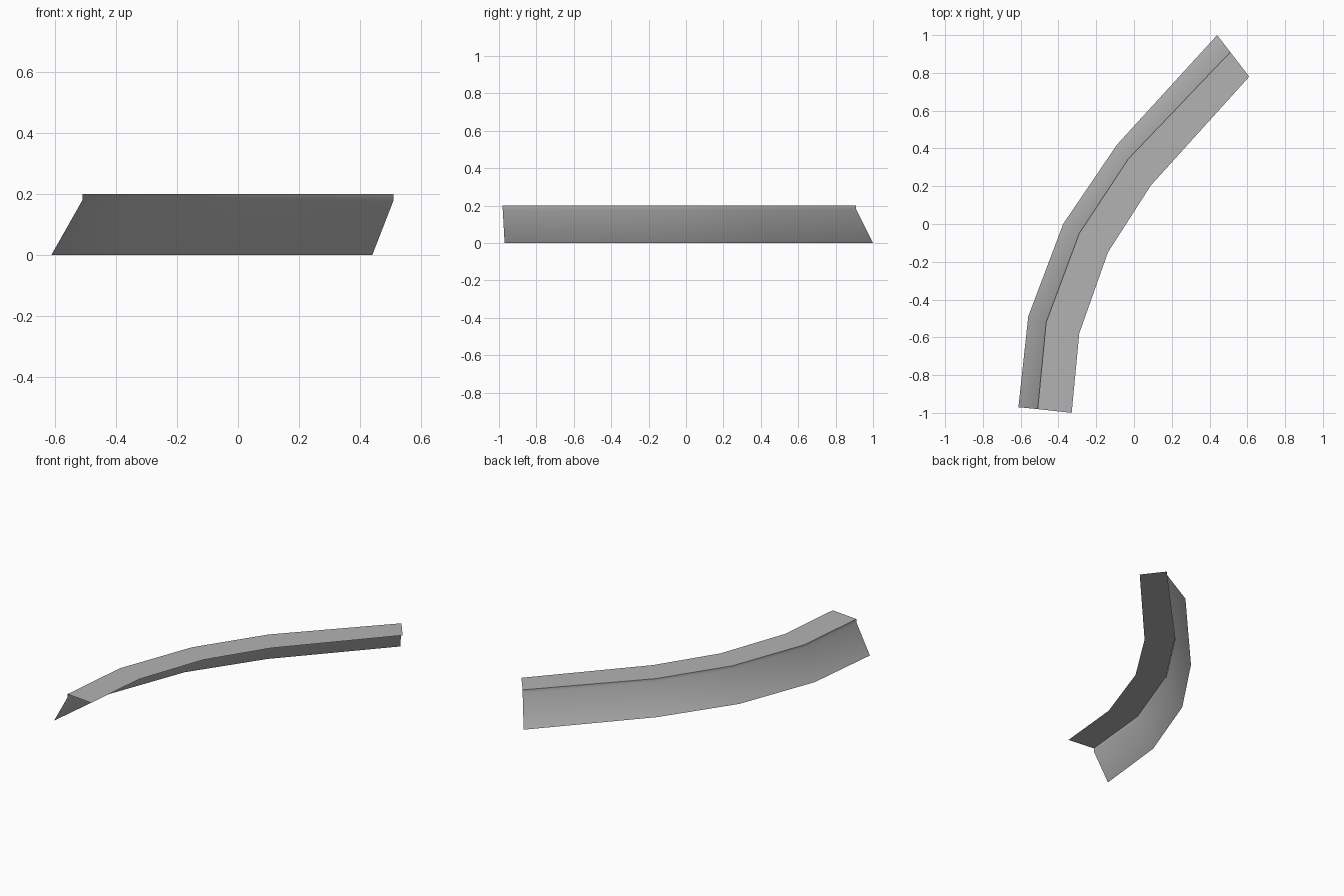
import bpy
import bmesh
import math

if "Cube" in bpy.data.objects:
    bpy.data.objects.remove(bpy.data.objects["Cube"], do_unlink=True)

# Plan of the curved ledge, five stations along each rail
foot = [(-0.612, -0.97), (-0.56, -0.49), (-0.375, 0.0), (-0.09, 0.42), (0.44, 1.0)]
ridge = [(-0.51, -0.98), (-0.465, -0.52), (-0.29, -0.05), (-0.03, 0.345), (0.51, 0.91)]
inner = [(-0.33, -1.0), (-0.29, -0.58), (-0.138, -0.15), (0.09, 0.205), (0.61, 0.78)]
HEIGHT, LIP = 0.2, 0.18

# Sloped bank, short upright lip and flat top, as one open sheet
rails = [(foot, 0.0), (ridge, LIP), (ridge, HEIGHT), (inner, HEIGHT)]
bm = bmesh.new()
grid = [[bm.verts.new((x, y, z)) for x, y in path] for path, z in rails]
for low, high in zip(grid, grid[1:]):
    for i in range(len(low) - 1):
        bm.faces.new((low[i + 1], low[i], high[i], high[i + 1]))
bm.normal_update()
if sum(f.normal.z for f in bm.faces) < 0:
    bmesh.ops.reverse_faces(bm, faces=bm.faces[:])
mesh = bpy.data.meshes.new("curved_ledge")
bm.to_mesh(mesh)
bm.free()
ledge = bpy.data.objects.new("curved_ledge", mesh)
bpy.context.collection.objects.link(ledge)

# Plain grey surface
grey = bpy.data.materials.new("plain_grey")
grey.use_nodes = True
colour = (0.45, 0.45, 0.45, 1.0)
grey.diffuse_color = colour
grey.node_tree.nodes["Principled BSDF"].inputs["Base Color"].default_value = colour
mesh.materials.append(grey)

# Soft bends along the length, crisp top edge
bpy.ops.object.select_all(action="DESELECT")
ledge.select_set(True)
bpy.context.view_layer.objects.active = ledge
bpy.ops.object.shade_smooth_by_angle(angle=math.radians(50))
